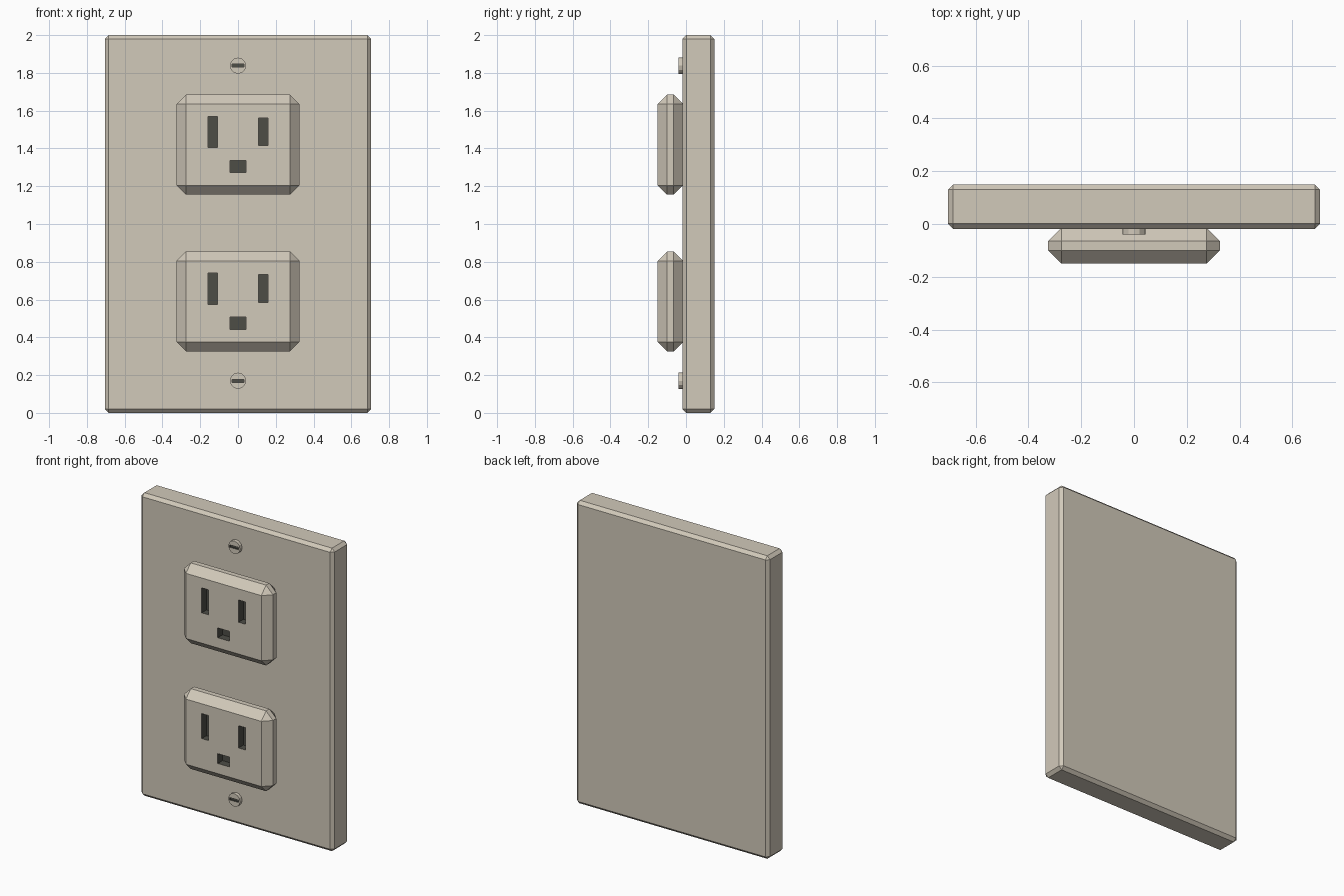
import bpy, bmesh, math
from mathutils import Matrix, Vector

if "Cube" in bpy.data.objects:
    bpy.data.objects.remove(bpy.data.objects["Cube"])


def material(name, rgb):
    m = bpy.data.materials.new(name)
    m.diffuse_color = (*rgb, 1)
    m.use_nodes = True
    m.node_tree.nodes["Principled BSDF"].inputs["Base Color"].default_value = m.diffuse_color
    return m


IVORY = material("warm_ivory", (0.64, 0.585, 0.49))
DARK = material("dark_slot", (0.075, 0.075, 0.062))


def make_object(name, bm):
    bmesh.ops.recalc_face_normals(bm, faces=bm.faces)
    me = bpy.data.meshes.new(name)
    bm.to_mesh(me)
    bm.free()
    me.materials.append(IVORY)
    me.materials.append(DARK)
    ob = bpy.data.objects.new(name, me)
    bpy.context.collection.objects.link(ob)
    return ob


def add_box(bm, x0, x1, y0, y1, z0, z1):
    mat = Matrix.Translation(((x0 + x1) / 2, (y0 + y1) / 2, (z0 + z1) / 2)) \
        @ Matrix.Diagonal((x1 - x0, y1 - y0, z1 - z0, 1))
    bmesh.ops.create_cube(bm, size=1, matrix=mat)


def bevelled_box(name, bounds, width):
    bm = bmesh.new()
    add_box(bm, *bounds)
    bmesh.ops.bevel(bm, geom=bm.edges[:], offset=width, offset_type='OFFSET',
                    segments=1, profile=0.5, affect='EDGES')
    return make_object(name, bm)


def cut(ob, boxes):
    # Cut dark-lined recesses, then discard the cutter
    bm = bmesh.new()
    for b in boxes:
        add_box(bm, *b)
    for f in bm.faces:
        f.material_index = 1
    cutter = make_object("cutter", bm)
    cutter.hide_render = True
    mod = ob.modifiers.new("recess", 'BOOLEAN')
    mod.operation = 'DIFFERENCE'
    mod.solver = 'EXACT'
    mod.object = cutter
    bpy.context.view_layer.objects.active = ob
    bpy.ops.object.modifier_apply(modifier=mod.name)
    bpy.data.objects.remove(cutter)


# Wall plate
bevelled_box("wall_plate", (-0.705, 0.705, -0.018, 0.15, 0, 2), 0.02)

# Two raised sockets with blade slots and a ground hole
for label, zc in (("lower", 0.59), ("upper", 1.42)):
    ob = bevelled_box(label + "_socket",
                      (-0.325, 0.325, -0.15, -0.015, zc - 0.265, zc + 0.265), 0.05)
    y0, y1 = -0.2, -0.1
    cut(ob, [(-0.16, -0.109, y0, y1, zc - 0.015, zc + 0.15),
             (0.109, 0.16, y0, y1, zc - 0.005, zc + 0.142),
             (-0.043, 0.043, y0, y1, zc - 0.148, zc - 0.083)])

# Screws with a horizontal driver slot
for label, zc in (("lower", 0.17), ("upper", 1.838)):
    bm = bmesh.new()
    bmesh.ops.create_cone(bm, cap_ends=True, segments=12, radius1=0.043,
                          radius2=0.043, depth=0.03,
                          matrix=Matrix.Translation((0, -0.025, zc))
                          @ Matrix.Rotation(math.pi / 2, 4, 'X'))
    ob = make_object(label + "_screw", bm)
    cut(ob, [(-0.033, 0.033, -0.06, -0.03, zc - 0.008, zc + 0.008)])
